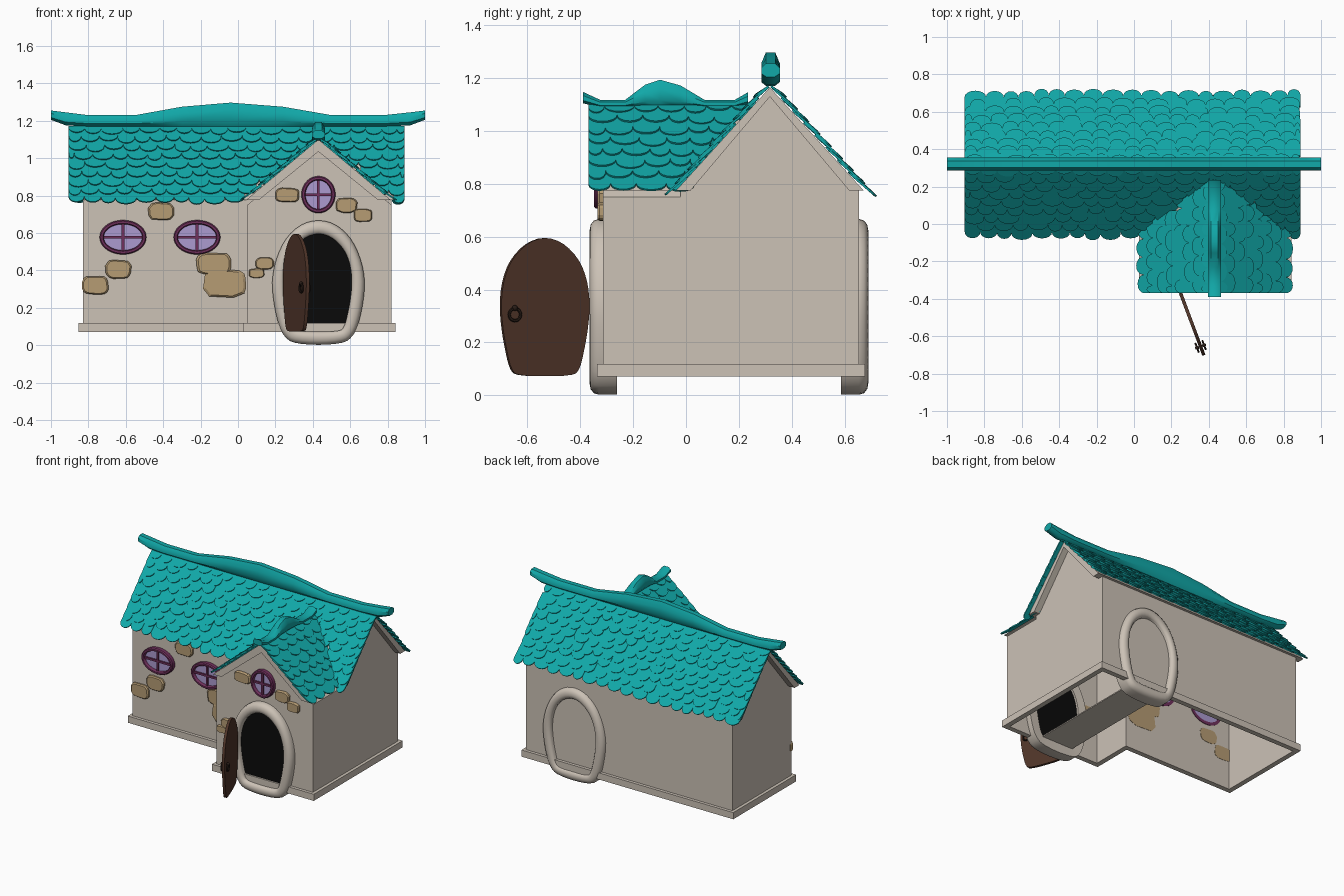
import bpy, bmesh, math, random
from mathutils import Vector, Matrix

if "Cube" in bpy.data.objects:
    bpy.data.objects.remove(bpy.data.objects["Cube"])

random.seed(4)
PI2 = 2 * math.pi


def material(name, r, g, b):
    m = bpy.data.materials.new(name)
    m.diffuse_color = [((c / 255 + 0.055) / 1.055) ** 2.4 for c in (r, g, b)] + [1]
    m.use_nodes = True
    m.node_tree.nodes["Principled BSDF"].inputs["Base Color"].default_value = m.diffuse_color
    return m


TEAL = material("teal_shingle", 17, 168, 168)
CREAM = material("cream_plaster", 204, 194, 182)
BROWN = material("brown_wood", 80, 53, 41)
IRON = material("dark_iron", 40, 28, 22)
PLUM = material("plum_frame", 112, 48, 92)
GLASS = material("lavender_glass", 172, 155, 208)
STONE = material("tan_stone", 182, 156, 116)
BLACK = material("black_interior", 10, 10, 10)


def make(name, bm, mat, smooth=False):
    bmesh.ops.recalc_face_normals(bm, faces=bm.faces)
    me = bpy.data.meshes.new(name)
    bm.to_mesh(me)
    bm.free()
    me.materials.append(mat)
    ob = bpy.data.objects.new(name, me)
    bpy.context.collection.objects.link(ob)
    if smooth:
        bpy.context.view_layer.objects.active = ob
        ob.select_set(True)
        bpy.ops.object.shade_smooth_by_angle(angle=math.radians(40))
        ob.select_set(False)
    return ob


def loft(bm, loops, caps=True, closed=False):
    """Skin a series of closed loops; optionally cap ends or join last to first."""
    rings = [[bm.verts.new(p) for p in lp] for lp in loops]
    for a, b in zip(rings, rings[1:] + (rings[:1] if closed else [])):
        for i in range(len(a)):
            j = (i + 1) % len(a)
            bm.faces.new((a[i], a[j], b[j], b[i]))
    if caps and not closed:
        bm.faces.new(rings[0])
        bm.faces.new(rings[-1][::-1])


def solid(name, loops, mat, smooth=False, **kw):
    bm = bmesh.new()
    loft(bm, loops, **kw)
    return make(name, bm, mat, smooth)


def along_x(pts, x):
    return [(x, p[0], p[1]) for p in pts]


def along_y(pts, y):
    return [(p[0], y, p[1]) for p in pts]


def box(name, lo, hi, mat):
    pts = [(lo[0], lo[2]), (hi[0], lo[2]), (hi[0], hi[2]), (lo[0], hi[2])]
    return solid(name, [along_y(pts, lo[1]), along_y(pts, hi[1])], mat)


def gable(c, h, bottom, eave, apex):
    return [(c - h, bottom), (c + h, bottom), (c + h, eave), (c, apex), (c - h, eave)]


# Main dimensions
X0, X1, XW, Y0, YW, Y1 = -0.83, 0.82, 0.05, -0.02, -0.315, 0.655
MC, MS, MA = 0.3175, 1.10, 1.165      # main ridge y, slope, apex height
WC, WS, WA = 0.43, 0.84, 1.10         # wing ridge x, slope, apex height


def valley(z):
    return MC - (MA - z) / MS


# Hollow walls: main hall joined with front wing, open underneath
walls = solid("house_walls", [along_x(gable(MC, Y1 - MC, 0.07, 0.78, 1.15), x) for x in (X0, X1)], CREAM)
T = 0.014
WH = 0.385
parts = [
    ("wing_walls_helper", 'UNION', [along_y(gable(0.435, WH, 0.07, 0.75, 1.07), y) for y in (YW, 0.3)]),
    ("main_room_cutter", 'DIFFERENCE',
     [along_x(gable(MC, Y1 - MC - T, 0.0, 0.77, 1.13), x) for x in (X0 + T, X1 - T)]),
    ("wing_room_cutter", 'DIFFERENCE',
     [along_y(gable(0.435, WH - T, 0.0, 0.74, 1.05), y) for y in (YW + T, 0.29)]),
]
for name, op, loops in parts:
    helper = solid(name, loops, CREAM)
    helper.hide_render = True
    helper.hide_viewport = True
    mod = walls.modifiers.new(name, 'BOOLEAN')
    mod.operation, mod.object, mod.solver = op, helper, 'EXACT'


# Plinth running round the L-shaped plan
def plan(d, z):
    return [(X0 - d, Y0 - d, z), (XW - d, Y0 - d, z), (XW - d, YW - d, z),
            (X1 + d, YW - d, z), (X1 + d, Y1 + d, z), (X0 - d, Y1 + d, z)]


solid("plinth", [plan(0.022, 0.07), plan(0.022, 0.118), plan(-0.005, 0.118), plan(-0.005, 0.07)],
      CREAM, closed=True)


# Plaster roof slabs
def chevron(c, h, h2, eave, apex, apex2):
    return [(c - h, eave), (c, apex), (c + h, eave), (c + h2, eave), (c, apex2), (c - h2, eave)]


solid("main_roof_slab", [along_x(chevron(MC, 0.355, 0.30, 0.775, MA, 1.13), x) for x in (-0.88, 0.865)], CREAM)
wing = chevron(WC, 0.388, 0.32, 0.775, WA, 1.035)
solid("wing_roof_slab", [along_y(wing, -0.347), [(x, valley(z), z) for x, z in wing]], CREAM)


# Scalloped shingles
def shingle(bm, o, u, v, n, w, l):
    arc = min(0.042, l * 0.8)
    pts = [(0, 0)] + [(w / 2 - w / 2 * math.cos(a), l - arc + arc * math.sin(a))
                      for a in [math.pi * i / 8 for i in range(9)]] + [(w, 0)]
    loops = [[o + u * p + v * q + n * (k + 0.014 * q / l) for p, q in pts] for k in (0.002, 0.010)]
    loft(bm, loops)


def shingle_side(bm, apex, u, v, start, end, length, rows, keep):
    n = u.cross(v).normalized()
    if n.z < 0:
        n = -n
    step = length / rows
    for r in range(rows):
        t = start - (r % 2) * 0.045
        while t < end - 0.02:
            w = 0.092 * random.uniform(0.8, 1.25)
            a, b = max(t, start), min(t + w, end)
            low = length - r * step + random.uniform(-0.012, 0.008)
            top = max(low - step * 1.9, 0.0)
            mid = apex + u * ((a + b) / 2) + v * (low - 0.03)
            if b - a > 0.02 and keep(mid):
                shingle(bm, apex + u * a + v * top, u, v, n, b - a, low - top)
            t += w


def shingle_roof(name, apex, u, side, slope, run, start, end, rows, keep):
    bm = bmesh.new()
    for s in (-1, 1):
        v = (side * s - Vector((0, 0, slope))).normalized()
        shingle_side(bm, apex, u, v, start, end, run * math.hypot(1, slope), rows, keep)
    return make(name, bm, TEAL)


EX, EY = Vector((1, 0, 0)), Vector((0, 1, 0))
shingle_roof("main_shingles", Vector((0, MC, MA)), EX, EY, MS, 0.382, -0.905, 0.89, 9,
             lambda p: p.y > MC or abs(p.x - WC) > 0.4 or p.z > WA - WS * abs(p.x - WC) - 0.03)
shingle_roof("wing_shingles", Vector((WC, 0, WA)), EY, EX, WS, 0.402, -0.37, 0.27, 8,
             lambda p: p.y < valley(p.z) + 0.04)

# Curved ridge caps swept with varying height
SECTION = [(-0.018, 1), (0.018, 1), (0.035, 0.68), (0.035, 0.25), (0.016, 0),
           (-0.016, 0), (-0.035, 0.25), (-0.035, 0.68)]
main_cap = [(-1, 1.205, 1.255), (-0.92, 1.175, 1.245), (-0.8, 1.17, 1.23), (-0.55, 1.17, 1.23),
            (-0.3, 1.17, 1.275), (-0.04, 1.17, 1.297), (0.24, 1.17, 1.275), (0.5, 1.17, 1.23),
            (0.78, 1.17, 1.23), (0.92, 1.175, 1.245), (1, 1.205, 1.255)]
solid("main_ridge_cap", [[(x, 0.32 + s, b + (t - b) * f) for s, f in SECTION] for x, b, t in main_cap],
      TEAL, True)
wing_cap = [(-0.39, 1.105, 1.148), (-0.325, 1.09, 1.118), (-0.23, 1.09, 1.118), (-0.155, 1.09, 1.175),
            (-0.098, 1.09, 1.194), (-0.02, 1.09, 1.172), (0.07, 1.09, 1.118), (0.185, 1.09, 1.118),
            (0.235, 1.1, 1.147)]
solid("wing_ridge_cap", [[(WC + s, y, b + (t - b) * f) for s, f in SECTION] for y, b, t in wing_cap],
      TEAL, True)


# Egg-shaped doorway outlines
def outline(half):
    pts = half + [(-x, z) for x, z in half[-2:0:-1]]
    res, n = [], len(pts)
    for i in range(n):
        p0, p1, p2, p3 = [Vector(pts[(i + k) % n]) for k in (-1, 0, 1, 2)]
        for t in (0, 1 / 3, 2 / 3):
            res.append(0.5 * (2 * p1 + (p2 - p0) * t + (2 * p0 - 5 * p1 + 4 * p2 - p3) * t * t
                              + (3 * p1 - p0 - 3 * p2 + p3) * t ** 3))
    return res


INNER = outline([(0, .595), (.073, .572), (.135, .51), (.168, .43), (.178, .34), (.171, .25),
                 (.154, .16), (.136, .10), (.105, .077), (0, .072)])
OUTER = outline([(0, .667), (.092, .643), (.172, .57), (.225, .46), (.247, .34), (.237, .22),
                 (.212, .11), (.182, .05), (.13, .014), (0, .002)])


def door_ring(t, y, cx=WC):
    return [(cx + p.x, y, p.y) for p in (a.lerp(b, t) for a, b in zip(INNER, OUTER))]


for tag, face, d in (("front", -0.365, 1), ("back", 0.69, -1)):
    prof = [(0, .10), (0, .018), (.12, .006), (.4, 0), (.7, .004), (.92, .016), (1, .035), (1, .104)]
    solid(tag + "_door_frame", [door_ring(t, face + d * y) for t, y in prof], CREAM, True, closed=True)
    solid(tag + "_doorway_dark", [door_ring(0.1, face + d * y) for y in (0.04, 0.085)], BLACK)
box("passage_floor", (WC - 0.125, -0.27, 0.072), (WC + 0.125, 0.6, 0.08), CREAM)

# Open door leaf with ring handles
d = Vector((0.124, -0.33, 0)).normalized()
nrm = Vector((-d.y, d.x, 0))
mid = Vector((0.311, -0.535, 0))
solid("door_leaf", [[mid + d * p.x + nrm * k + Vector((0, 0, p.y)) for p in INNER] for k in (-0.009, 0.009)], BROWN)
bm = bmesh.new()
for s in (-1, 1):
    hub = mid + d * 0.128 + nrm * s * 0.02 + Vector((0, 0, 0.305))
    loft(bm, [[hub + (d * math.cos(a) + Vector((0, 0, math.sin(a)))) * (0.023 + 0.006 * math.cos(b))
               + nrm * 0.006 * math.sin(b) for b in [PI2 * j / 6 for j in range(6)]]
              for a in [PI2 * i / 20 for i in range(20)]], closed=True)
    bmesh.ops.create_uvsphere(bm, u_segments=10, v_segments=6, radius=0.011,
                              matrix=Matrix.Translation(hub + Vector((0, 0, 0.025))))
make("door_handles", bm, IRON, True)


# Oval windows
def oval(c, rx, rz, y, n=36):
    return [(c[0] + rx * math.cos(PI2 * i / n), y, c[1] + rz * math.sin(PI2 * i / n)) for i in range(n)]


for name, c, rx, rz, y in (("left_window", (-0.615, 0.577), 0.125, 0.092, Y0),
                           ("middle_window", (-0.219, 0.577), 0.125, 0.092, Y0),
                           ("gable_window", (0.43, 0.805), 0.091, 0.099, YW)):
    w = 0.022
    solid(name + "_frame", [oval(c, rx - k, rz - k, y + o) for k, o in
                            ((0, 0.018), (0, -0.026), (0.006, -0.033), (w - 0.005, -0.033), (w, -0.026), (w, 0.018))],
          PLUM, True, closed=True)
    solid(name + "_glass", [oval(c, rx - w / 2, rz - w / 2, y + o) for o in (0.016, -0.012)], GLASS)
    box(name + "_upright_bar", (c[0] - .007, y - .024, c[1] - rz + .015), (c[0] + .007, y - .005, c[1] + rz - .015), PLUM)
    box(name + "_cross_bar", (c[0] - rx + .015, y - .024, c[1] - .007), (c[0] + rx - .015, y - .005, c[1] + .007), PLUM)

# Exposed wall stones: x, z, width, height
bm = bmesh.new()
for x, z, w, h in ((-.41, .715, .14, .095), (-.64, .405, .14, .1), (-.763, .32, .14, .1),
                   (-.13, .435, .19, .12), (-.07, .33, .235, .15), (.262, .803, .13, .078),
                   (.58, .748, .115, .08), (.667, .695, .1, .07), (.142, .437, .1, .065), (.1, .385, .085, .05)):
    y = YW if x > XW else Y0
    blob = []
    for i in range(16):
        a = PI2 * (i + 0.5) / 16
        k = random.uniform(0.94, 1.04) / 2
        blob.append((math.copysign(abs(math.cos(a)) ** 0.6, math.cos(a)) * w * k,
                     math.copysign(abs(math.sin(a)) ** 0.6, math.sin(a)) * h * k))
    loft(bm, [[(x + p * s, y + o, z + q * s) for p, q in blob] for s, o in ((1, .016), (1, -.012), (.88, -.02))])
make("wall_stones", bm, STONE)
